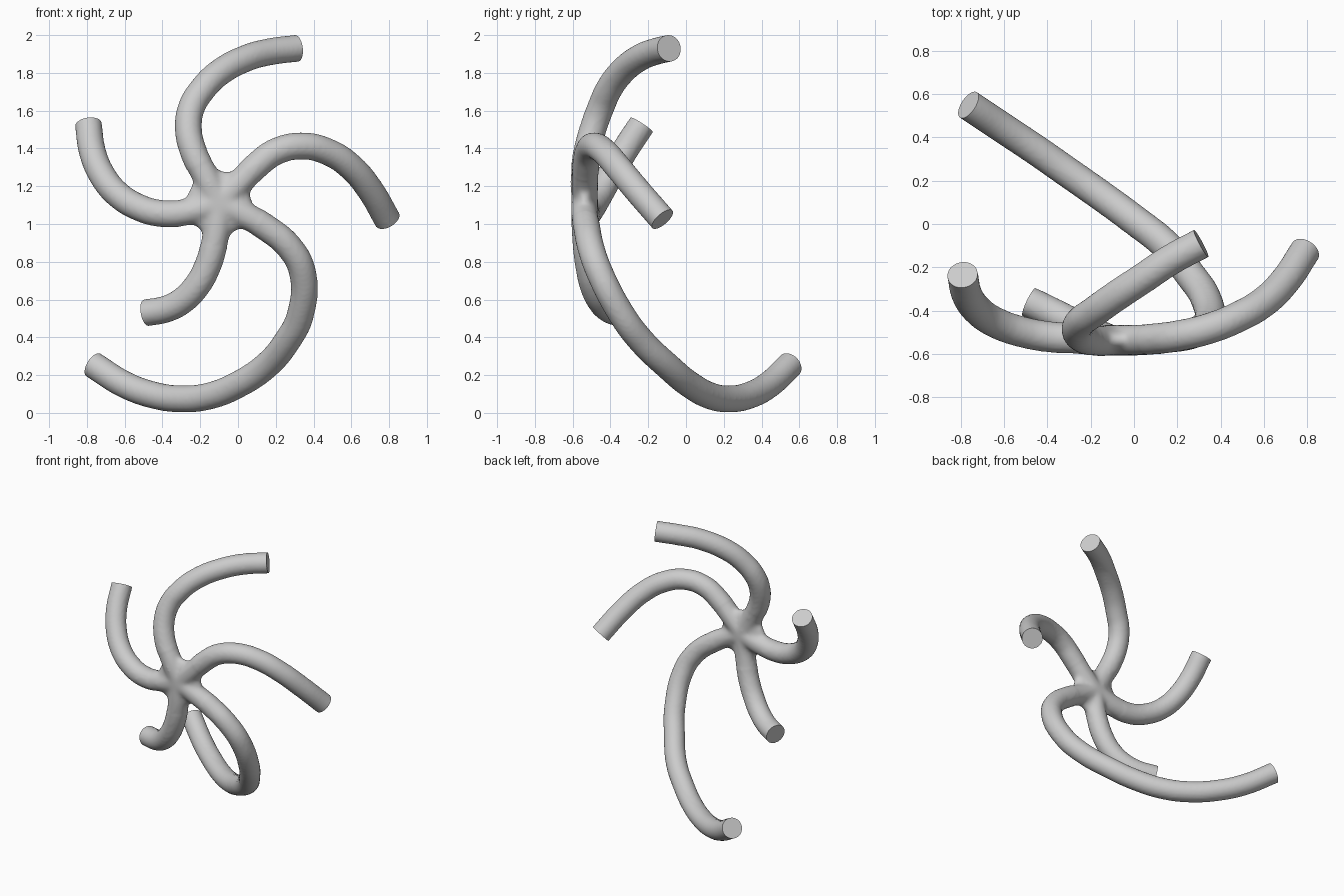
import bpy, bmesh
from mathutils import Vector

if "Cube" in bpy.data.objects:
    bpy.data.objects.remove(bpy.data.objects["Cube"])

RADIUS = 0.072
HUB = Vector((-0.10, -0.537, 1.11))

# Centre line of each arm, from the hub outwards
ARMS = {
    "top_arm": [(-0.17, -0.54, 1.25), (-0.235, -0.525, 1.38), (-0.263, -0.49, 1.51),
                (-0.245, -0.45, 1.62), (-0.19, -0.41, 1.71), (-0.10, -0.345, 1.80),
                (0.05, -0.245, 1.88), (0.17, -0.165, 1.912), (0.31, -0.09, 1.93)],
    "right_arm": [(0.01, -0.535, 1.22), (0.10, -0.53, 1.31), (0.20, -0.517, 1.383),
                  (0.34, -0.485, 1.413), (0.48, -0.43, 1.38), (0.60, -0.36, 1.30),
                  (0.70, -0.26, 1.18), (0.79, -0.125, 1.025)],
    "long_arm": [(0.02, -0.538, 1.055), (0.15, -0.525, 0.98), (0.27, -0.505, 0.88),
                 (0.34, -0.46, 0.75), (0.33, -0.34, 0.52), (0.26, -0.235, 0.38),
                 (0.15, -0.10, 0.25), (0.0, 0.02, 0.15), (-0.15, 0.13, 0.09),
                 (-0.30, 0.235, 0.074), (-0.45, 0.34, 0.095), (-0.60, 0.44, 0.15),
                 (-0.765, 0.55, 0.253)],
    "short_arm": [(-0.108, -0.537, 1.0), (-0.125, -0.53, 0.90), (-0.16, -0.515, 0.78),
                  (-0.22, -0.49, 0.67), (-0.30, -0.45, 0.59), (-0.38, -0.41, 0.55),
                  (-0.485, -0.36, 0.53)],
    "left_arm": [(-0.25, -0.53, 1.067), (-0.40, -0.52, 1.055), (-0.53, -0.495, 1.09),
                 (-0.64, -0.455, 1.16), (-0.72, -0.40, 1.26), (-0.77, -0.33, 1.38),
                 (-0.792, -0.235, 1.525)],
}


def tube(name, points):
    curve = bpy.data.curves.new(name, 'CURVE')
    curve.dimensions = '3D'
    curve.bevel_depth = RADIUS
    curve.bevel_resolution = 6
    curve.resolution_u = 8
    curve.use_fill_caps = True
    spline = curve.splines.new('BEZIER')
    spline.bezier_points.add(len(points) - 1)
    for bp, p in zip(spline.bezier_points, points):
        bp.co = p
        bp.handle_left_type = bp.handle_right_type = 'AUTO'
    obj = bpy.data.objects.new(name, curve)
    bpy.context.collection.objects.link(obj)
    return obj


# Arms, run slightly long so their ends can be trimmed flat
parts, ends = [], []
for name, pts in ARMS.items():
    pts = [HUB] + [Vector(p) for p in pts]
    direction = (pts[-1] - pts[-2]).normalized()
    ends.append((pts[-1], direction))
    parts.append(tube(name, pts + [pts[-1] + direction * 0.06]))

# Flattened hub that webs the arms together
bpy.ops.mesh.primitive_uv_sphere_add(segments=32, ring_count=16, radius=1, location=HUB)
hub = bpy.context.object
hub.scale = (0.175, 0.06, 0.175)
bpy.ops.object.transform_apply(location=True, rotation=False, scale=True)
parts.append(hub)

# Fuse everything into one skin
bpy.ops.object.select_all(action='DESELECT')
for p in parts:
    p.select_set(True)
bpy.context.view_layer.objects.active = hub
bpy.ops.object.convert(target='MESH')
bpy.ops.object.join()
body = bpy.context.object
body.name = body.data.name = "five_curled_arms"
remesh = body.modifiers.new("fuse", 'REMESH')
remesh.mode = 'VOXEL'
remesh.voxel_size = 0.012
bpy.ops.object.modifier_apply(modifier=remesh.name)

bm = bmesh.new()
bm.from_mesh(body.data)


def relax(verts, times):
    for _ in range(times):
        bmesh.ops.smooth_vert(bm, verts=verts, factor=0.5, use_axis_x=True,
                              use_axis_y=True, use_axis_z=True)


# Soft fillets around the hub
relax(bm.verts[:], 2)
relax([v for v in bm.verts if (v.co - HUB).length < 0.24], 8)

# Flat cut arm ends
for end, direction in ends:
    near = {v for v in bm.verts if (v.co - end).length < 0.15}
    edges = [e for e in bm.edges if all(v in near for v in e.verts)]
    faces = [f for f in bm.faces if all(v in near for v in f.verts)]
    cut = bmesh.ops.bisect_plane(bm, geom=list(near) + edges + faces, plane_co=end,
                                 plane_no=direction, clear_outer=True)
    rim = [g for g in cut["geom_cut"] if isinstance(g, bmesh.types.BMEdge) and g.is_valid]
    bmesh.ops.edgeloop_fill(bm, edges=rim)
bmesh.ops.recalc_face_normals(bm, faces=bm.faces[:])
bm.to_mesh(body.data)
bm.free()
bpy.ops.object.shade_smooth_by_angle(angle=0.7)
